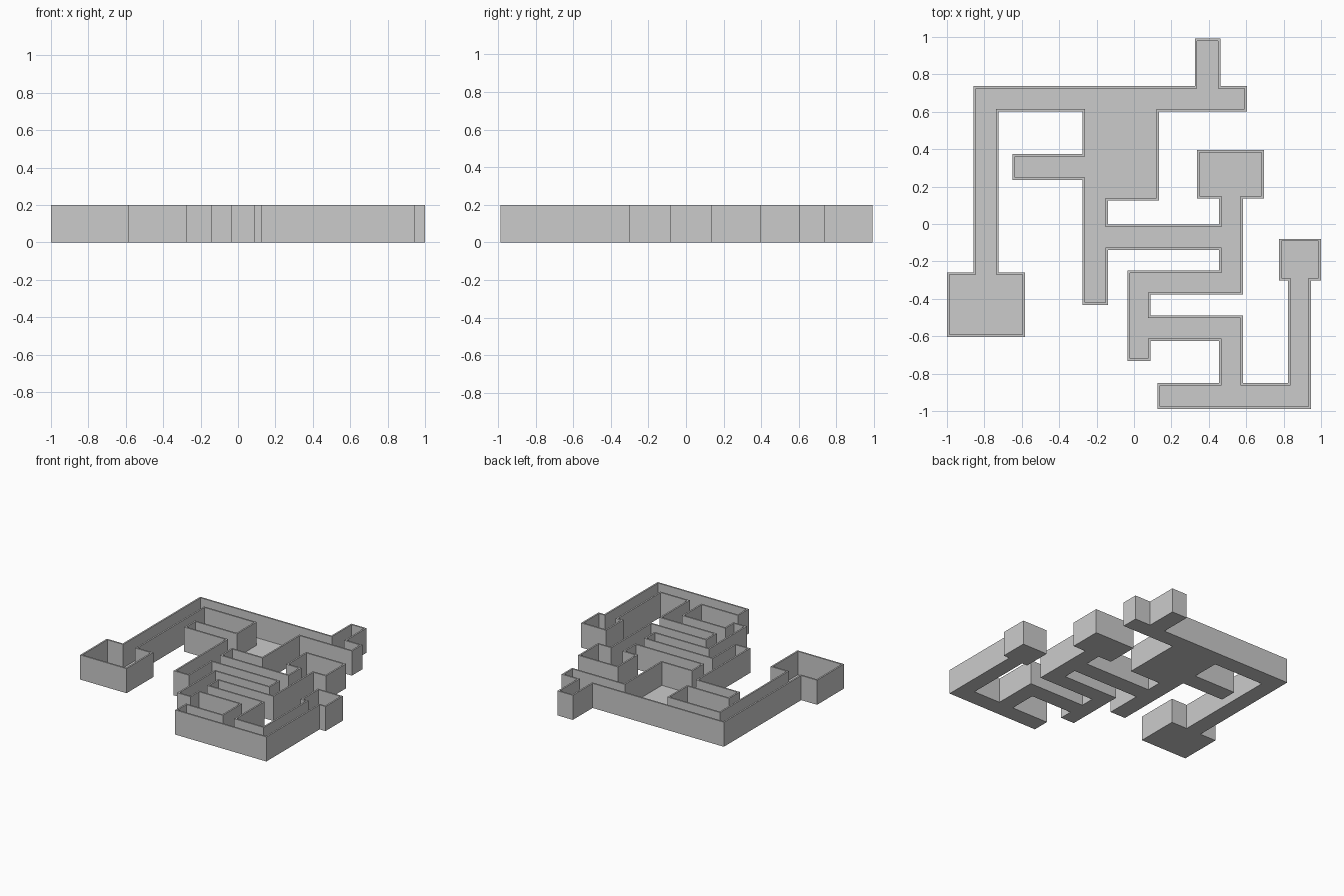
import bpy, bmesh

if "Cube" in bpy.data.objects:
    bpy.data.objects.remove(bpy.data.objects["Cube"])

HEIGHT = 0.2
WALL = 0.013
FLOOR = 0.01

# Rooms and corridors as outer rectangles: x0, x1, y0, y1 (overlaps become openings)
SPACES = [
    (-1.0, -0.582, -0.603, -0.258),    # lower left room
    (-0.857, -0.724, -0.40, 0.737),    # left corridor
    (-0.857, 0.604, 0.602, 0.737),     # top corridor
    (0.325, 0.463, 0.65, 0.992),       # top stub
    (-0.276, 0.134, 0.125, 0.70),      # main room
    (-0.65, -0.20, 0.236, 0.375),      # main room arm
    (-0.276, -0.139, -0.433, 0.20),    # central corridor
    (-0.276, 0.583, -0.139, -0.002),   # upper cross corridor
    (0.454, 0.583, -0.378, 0.20),      # right corridor
    (0.337, 0.696, 0.136, 0.396),      # right room
    (-0.035, 0.583, -0.378, -0.248),   # middle cross corridor
    (-0.035, 0.087, -0.733, -0.248),   # lower corridor
    (-0.035, 0.583, -0.626, -0.490),   # lower cross corridor
    (0.454, 0.583, -0.90, -0.490),     # connector
    (0.126, 0.947, -0.988, -0.85),     # bottom corridor
    (0.823, 0.947, -0.988, -0.20),     # far right corridor
    (0.775, 1.0, -0.303, -0.079),      # far right room
]
CAVITIES = [(a + WALL, b - WALL, c + WALL, d - WALL) for a, b, c, d in SPACES]


def cuts(i):
    """Sorted grid lines along one axis (0 for x, 2 for y)."""
    return sorted({round(r[k], 4) for r in SPACES + CAVITIES for k in (i, i + 1)})


def covers(rects, x, y):
    return any(a < x < b and c < y < d for a, b, c, d in rects)


def top_of(i, j):
    """Height of a grid cell: empty, floor or wall."""
    if not (0 <= i < len(xs) - 1 and 0 <= j < len(ys) - 1):
        return 0
    x, y = (xs[i] + xs[i + 1]) / 2, (ys[j] + ys[j + 1]) / 2
    if covers(CAVITIES, x, y):
        return FLOOR
    return HEIGHT if covers(SPACES, x, y) else 0


xs, ys = cuts(0), cuts(2)
bm = bmesh.new()


def face(*pts):
    bm.faces.new([bm.verts.new(p) for p in pts])


# Floors, wall tops and wall sides, cell by cell
for i in range(len(xs) - 1):
    for j in range(len(ys) - 1):
        h = top_of(i, j)
        if not h:
            continue
        p = [(xs[i], ys[j]), (xs[i + 1], ys[j]), (xs[i + 1], ys[j + 1]), (xs[i], ys[j + 1])]
        face(*[(*q, h) for q in p])
        face(*[(*q, 0) for q in reversed(p)])
        for k, (di, dj) in enumerate([(0, -1), (1, 0), (0, 1), (-1, 0)]):
            low = top_of(i + di, j + dj)
            if low < h:
                a, b = p[k], p[(k + 1) % 4]
                face((*a, low), (*b, low), (*b, h), (*a, h))

# Weld the cells and merge flat areas
bmesh.ops.remove_doubles(bm, verts=bm.verts[:], dist=0.0002)
bmesh.ops.dissolve_limit(bm, angle_limit=0.01, verts=bm.verts[:], edges=bm.edges[:])
mesh = bpy.data.meshes.new("dungeon_walls_and_floor")
bm.to_mesh(mesh)
bm.free()
bpy.context.collection.objects.link(bpy.data.objects.new("dungeon_walls_and_floor", mesh))
